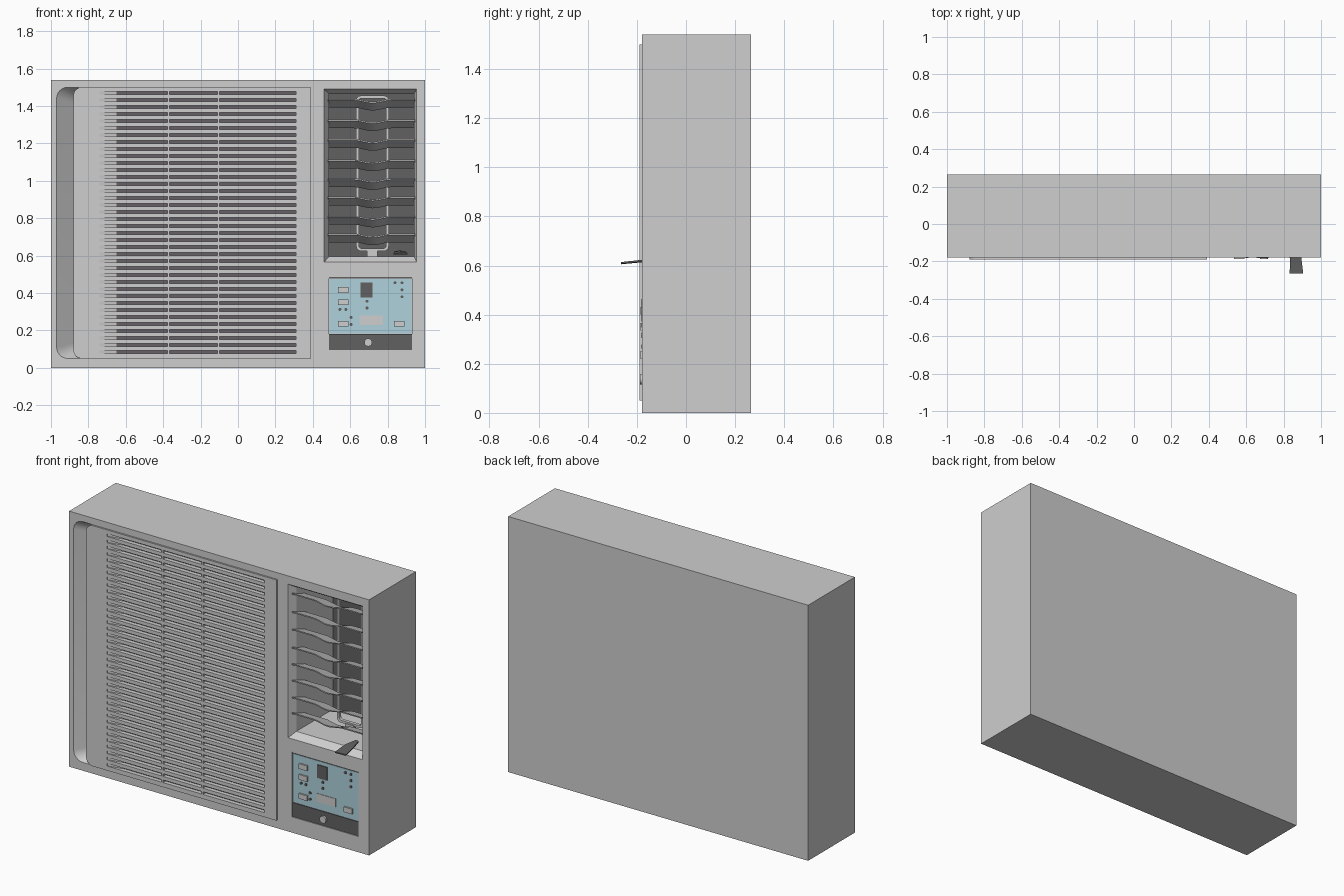
import bpy, bmesh, math

if "Cube" in bpy.data.objects:
    bpy.data.objects.remove(bpy.data.objects["Cube"])

def mat(name, col):
    m = bpy.data.materials.new(name)
    m.diffuse_color = (*col, 1)
    m.use_nodes = True
    m.node_tree.nodes["Principled BSDF"].inputs["Base Color"].default_value = m.diffuse_color
    return m

GREY = mat("casing grey", (0.62, 0.62, 0.62))
DARK = mat("dark grey", (0.12, 0.12, 0.12))
SLOT = mat("slot shadow grey", (0.13, 0.115, 0.13))
BLUE = mat("pale blue", (0.43, 0.64, 0.72))

def finish(name, bm, material):
    bmesh.ops.recalc_face_normals(bm, faces=bm.faces)
    me = bpy.data.meshes.new(name)
    bm.to_mesh(me)
    bm.free()
    me.materials.append(material)
    ob = bpy.data.objects.new(name, me)
    bpy.context.collection.objects.link(ob)
    return ob

def add_loft(bm, rings, closed=False):
    """Skin rings of points; cap the ends unless the rings form a loop."""
    vs = [[bm.verts.new(p) for p in r] for r in rings]
    n = len(vs[0])
    pairs = list(zip(vs, vs[1:])) + ([(vs[-1], vs[0])] if closed else [])
    for a, b in pairs:
        for i in range(n):
            j = (i + 1) % n
            bm.faces.new((a[i], a[j], b[j], b[i]))
    if not closed:
        bm.faces.new(vs[0])
        bm.faces.new(vs[-1])

def loft(name, rings, material, closed=False):
    bm = bmesh.new()
    add_loft(bm, rings, closed)
    return finish(name, bm, material)

def outline(y, x0, x1, z0, z1, rl=0, rr=0, n=7):
    """Rectangle facing -y with rounded left and right corners."""
    pts = []
    corners = [(x1 - rr, z1 - rr, rr, 0), (x0 + rl, z1 - rl, rl, 90),
               (x0 + rl, z0 + rl, rl, 180), (x1 - rr, z0 + rr, rr, 270)]
    for cx, cz, r, a0 in corners:
        for k in range(n if r else 1):
            a = math.radians(a0 + 90 * k / (n - 1))
            pts.append((cx + r * math.cos(a), y, cz + r * math.sin(a)))
    return pts

def plate(name, x0, x1, z0, z1, y0, y1, material, rl=0, rr=0):
    return loft(name, [outline(y, x0, x1, z0, z1, rl, rr) for y in (y0, y1)], material)

def cut(ob, cutter):
    m = ob.modifiers.new("cut", 'BOOLEAN')
    m.operation = 'DIFFERENCE'
    m.solver = 'EXACT'
    m.object = cutter
    bpy.context.view_layer.objects.active = ob
    bpy.ops.object.modifier_apply(modifier=m.name)
    bpy.data.objects.remove(cutter)

def smooth(ob):
    bpy.ops.object.select_all(action='DESELECT')
    ob.select_set(True)
    bpy.context.view_layer.objects.active = ob
    bpy.ops.object.shade_smooth_by_angle(angle=math.radians(30))

F = -0.18  # front plane of the casing

# Casing with side scoop, vent opening and control recess
casing = plate("casing", -1, 1, 0, 1.54, F, 0.265, GREY)
cut(casing, loft("scoop_cutter", [
    outline(-0.20, -0.97, 0.36, 0.05, 1.50, 0.06, 0.02),
    outline(F, -0.97, 0.36, 0.05, 1.50, 0.06, 0.02),
    outline(-0.09, -0.86, 0.34, 0.10, 1.45, 0.04, 0.02)], GREY))
cut(casing, loft("vent_cutter", [
    outline(-0.20, 0.46, 0.955, 0.565, 1.49),
    outline(F, 0.46, 0.955, 0.565, 1.49),
    outline(-0.14, 0.487, 0.942, 0.595, 1.465),
    outline(0.22, 0.487, 0.942, 0.595, 1.465)], GREY))
cut(casing, plate("control_cutter", 0.487, 0.93, 0.095, 0.485, -0.2, -0.168, GREY))
smooth(casing)

# Intake grille: slots have a ramped left end and two thin ribs
grille = plate("intake_grille", -0.88, 0.39, 0.05, 1.50, -0.19, -0.165, GREY, rl=0.045)
bm = bmesh.new()
segments = [[(-0.74, -0.2), (-0.74, -0.188), (-0.65, -0.168), (-0.65, -0.155),
             (-0.376, -0.155), (-0.376, -0.2)],
            [(-0.366, -0.2), (-0.366, -0.155), (-0.11, -0.155), (-0.11, -0.2)],
            [(-0.10, -0.2), (-0.10, -0.155), (0.31, -0.155), (0.31, -0.2)]]
for i in range(38):
    z = 0.085 + i * 0.0374
    for seg in segments:
        add_loft(bm, [[(x, y, z + d) for x, y in seg] for d in (-0.008, 0.008)])
cut(grille, finish("slot_cutter", bm, GREY))
smooth(grille)
plate("grille_backing", -0.68, 0.335, 0.07, 1.48, -0.1645, -0.158, SLOT)

# Vent interior: dark back, rounded guide frame and tab
plate("vent_back", 0.487, 0.942, 0.595, 1.465, 0.21, 0.219, DARK)
loft("vent_guide_frame", [
    outline(0.04, 0.632, 0.806, 0.625, 1.455, 0.025, 0.025),
    outline(0.06, 0.632, 0.806, 0.625, 1.455, 0.025, 0.025),
    outline(0.06, 0.646, 0.792, 0.639, 1.441, 0.015, 0.015),
    outline(0.04, 0.646, 0.792, 0.639, 1.441, 0.015, 0.015)], GREY, closed=True)
plate("vent_tab", 0.69, 0.745, 0.594, 0.63, 0.035, 0.06, GREY)

# Louvre blades, tilted down to the back with a dip in the middle
xs = [0.48] + [0.62 + 0.02 * k for k in range(11)] + [0.945]
for i, z in enumerate((1.415, 1.305, 1.20, 1.09, 0.99, 0.892, 0.79, 0.695)):
    rings = []
    for x in xs:
        t = abs(x - 0.72) / 0.10
        c = z - (0.0075 * (1 + math.cos(math.pi * t)) if t < 1 else 0)
        rings.append([(x, -0.172, c + 0.023), (x, -0.172, c + 0.016),
                      (x, -0.06, c - 0.024), (x, -0.06, c - 0.018)])
    smooth(loft(f"louvre_{i + 1}", rings, GREY))

# Swing lever
loft("swing_lever", [
    [(0.832, -0.265, 0.605), (0.905, -0.265, 0.607),
     (0.905, -0.265, 0.614), (0.832, -0.265, 0.612)],
    [(0.835, -0.17, 0.614), (0.893, -0.17, 0.616),
     (0.893, -0.17, 0.624), (0.835, -0.17, 0.622)],
    [(0.855, -0.10, 0.618), (0.875, -0.10, 0.618),
     (0.875, -0.10, 0.626), (0.855, -0.10, 0.626)]], DARK)

# Control panel
plate("control_panel", 0.49, 0.928, 0.183, 0.476, -0.176, -0.167, BLUE)
plate("control_top_trim", 0.487, 0.93, 0.477, 0.485, -0.176, -0.167, DARK)
plate("control_lower_strip", 0.487, 0.93, 0.096, 0.181, -0.177, -0.168, DARK)
plate("display", 0.655, 0.72, 0.375, 0.455, -0.181, -0.174, DARK)
plate("label_plate", 0.65, 0.775, 0.23, 0.28, -0.179, -0.174, GREY)
for i, (x, z) in enumerate(((0.535, 0.40), (0.535, 0.335), (0.535, 0.22), (0.835, 0.22))):
    plate(f"button_{i + 1}", x, x + 0.055, z, z + 0.031, -0.186, -0.174, GREY)
plate("round_knob", 0.675, 0.717, 0.115, 0.157, -0.188, -0.174, GREY, 0.0205, 0.0205)

# Indicator lamps
lamps = [(0.84, 0.455), (0.877, 0.455), (0.877, 0.417), (0.877, 0.38), (0.69, 0.356),
         (0.69, 0.32), (0.545, 0.312), (0.577, 0.312), (0.605, 0.27), (0.605, 0.232)]
for i, (x, z) in enumerate(lamps):
    plate(f"lamp_{i + 1}", x - 0.008, x + 0.008, z - 0.008, z + 0.008,
          -0.182, -0.174, DARK, 0.0078, 0.0078)
